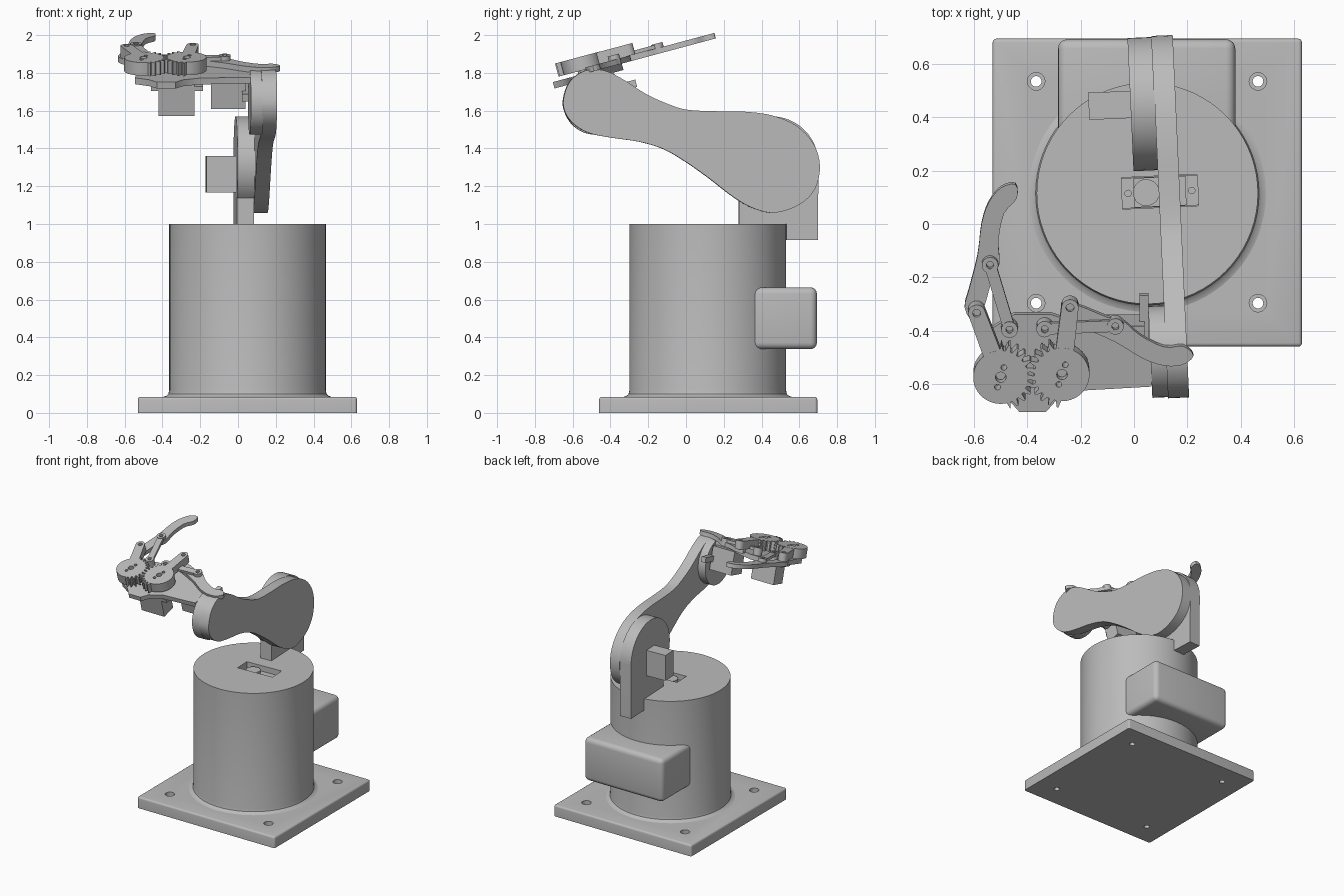
import bpy, bmesh, math
from mathutils import Matrix, Vector

if "Cube" in bpy.data.objects:
    bpy.data.objects.remove(bpy.data.objects["Cube"])

grey = bpy.data.materials.new("plain grey")
grey.use_nodes = True
grey.diffuse_color = (0.5, 0.5, 0.5, 1)
grey.node_tree.nodes["Principled BSDF"].inputs["Base Color"].default_value = (0.5, 0.5, 0.5, 1)

# Frames: flat, side profile (y, z extruded along x), turned arm, tilted gripper
FLAT = Matrix.Identity(4)
SIDE = Matrix(((0, 0, 1, 0), (1, 0, 0, 0), (0, 1, 0, 0), (0, 0, 0, 1)))
PIVOT = Vector((0.05, 0.115, 0))
TURN = Matrix.Translation(PIVOT) @ Matrix.Rotation(math.radians(2.6), 4, 'Z') @ Matrix.Translation(-PIVOT)
TILT = math.radians(15)
GRIP = Matrix.Translation((0, -0.71, 1.75)) @ Matrix.Rotation(TILT, 4, 'X')


def finish(name, bm, mtx=FLAT):
    bmesh.ops.transform(bm, matrix=mtx, verts=bm.verts)
    bmesh.ops.recalc_face_normals(bm, faces=bm.faces)
    mesh = bpy.data.meshes.new(name)
    bm.to_mesh(mesh)
    bm.free()
    mesh.materials.append(grey)
    ob = bpy.data.objects.new(name, mesh)
    bpy.context.collection.objects.link(ob)
    return ob


def prism(name, pts, lo, hi, mtx=FLAT):
    bm = bmesh.new()
    face = bm.faces.new([bm.verts.new((p[0], p[1], lo)) for p in pts])
    top = bmesh.ops.extrude_face_region(bm, geom=[face])["geom"]
    verts = [v for v in top if isinstance(v, bmesh.types.BMVert)]
    bmesh.ops.translate(bm, vec=(0, 0, hi - lo), verts=verts)
    return finish(name, bm, mtx)


def box(name, x, y, z, mtx=FLAT, bevel=0, keep_bottom=False):
    bm = bmesh.new()
    bmesh.ops.create_cube(bm, size=1)
    for v in bm.verts:
        v.co = [r[0] if c < 0 else r[1] for c, r in zip(v.co, (x, y, z))]
    if bevel:
        edges = [e for e in bm.edges if not keep_bottom or max(v.co.z for v in e.verts) > z[0]]
        bmesh.ops.bevel(bm, geom=edges, offset=bevel, segments=4, profile=0.5, affect='EDGES')
    return finish(name, bm, mtx)


def circle(cx, cy, r, start=0, end=360, n=32):
    steps = n if end - start == 360 else n + 1
    angles = [math.radians(start + (end - start) * i / n) for i in range(steps)]
    return [(cx + r * math.cos(a), cy + r * math.sin(a)) for a in angles]


def cut(ob, cutters):
    for c in cutters:
        c.hide_render = True
        mod = ob.modifiers.new("cut", 'BOOLEAN')
        mod.object, mod.operation, mod.solver = c, 'DIFFERENCE', 'EXACT'
    bpy.context.view_layer.update()
    deps = bpy.context.evaluated_depsgraph_get()
    mesh = bpy.data.meshes.new_from_object(ob.evaluated_get(deps))
    ob.modifiers.clear()
    ob.data = mesh
    for c in cutters:
        bpy.data.objects.remove(c)


def spline(pts, n=4):
    out, k = [], len(pts)
    for i in range(k):
        a, b, c, d = (Vector(pts[(i + j) % k]) for j in (-1, 0, 1, 2))
        for s in range(n):
            t = s / n
            out.append(b + (c - a) * t / 2 + (2 * a - 5 * b + 4 * c - d) * t * t / 2
                       + (3 * b - a - 3 * c + d) * t ** 3 / 2)
    return out


def lay(p, height=0.0):
    # plan position to gripper plane
    return (p[0], (p[1] + 0.71 + height * math.sin(TILT)) / math.cos(TILT))


def capsule(a, b, ra, rb):
    d = math.degrees(math.atan2(b[1] - a[1], b[0] - a[0]))
    return circle(*a, ra, d + 90, d + 270, 14) + circle(*b, rb, d - 90, d + 90, 14)


def drill(p, r, lo=-0.1, hi=0.2, mtx=GRIP):
    return prism("drill", circle(*p, r, n=20), lo, hi, mtx)


# Base plate with counterbored corner holes
plate = box("base_plate", (-0.53, 0.63), (-0.46, 0.695), (0, 0.085), bevel=0.014, keep_bottom=True)
holes = []
for hx in (-0.367, 0.465):
    for hy in (-0.297, 0.535):
        holes += [drill((hx, hy), 0.02, mtx=FLAT), drill((hx, hy), 0.033, 0.05, 0.2, FLAT)]
cut(plate, holes)

# Drum with a flared foot and a servo slot in its top
bm = bmesh.new()
profile = [(0, 0.07), (0.445, 0.07), (0.445, 0.085), (0.43, 0.09), (0.419, 0.1),
           (0.415, 0.118), (0.415, 1), (0, 1)]
vs = [bm.verts.new((r, 0, z)) for r, z in profile]
rim = [bm.edges.new(pair) for pair in zip(vs, vs[1:])]
bmesh.ops.spin(bm, geom=vs + rim, cent=(0, 0, 0), axis=(0, 0, 1), angle=math.tau, steps=72, use_duplicate=False)
bmesh.ops.remove_doubles(bm, verts=bm.verts, dist=0.0001)
drum = finish("drum", bm, Matrix.Translation(PIVOT))
cut(drum, [box("slot", (-0.045, 0.24), (0.06, 0.178), (0.88, 1.1), TURN)])
flange = box("turn_servo_flange", (-0.045, 0.24), (0.062, 0.176), (0.92, 0.94), TURN)
cut(flange, [drill((x, 0.118), 0.012, 0.9, 1, TURN) for x in (-0.022, 0.217)])
box("turn_servo", (0, 0.195), (0.064, 0.174), (0.88, 0.96), TURN)
prism("turn_servo_horn", circle(0.046, 0.118, 0.05), 0.9, 0.985, TURN)
box("rear_housing", (-0.285, 0.38), (0.2, 0.693), (0.337, 0.665), bevel=0.035)

# Shoulder bracket and its servo
arch = circle(0.45, 1.32, 0.25, 0, 227, 36)
prism("shoulder_bracket", [(0.53, 1), (0.53, 0.915), (0.697, 0.915)] + arch + [(0.28, 1)], 0.002, 0.093, TURN @ SIDE)
box("shoulder_servo", (-0.155, 0.01), (0.4, 0.502), (1.167, 1.36), TURN)

# Arm with a thicker wrist end
arm = [(-0.655, 1.66), (-0.62, 1.755), (-0.54, 1.812), (-0.45, 1.815), (-0.36, 1.778), (-0.22, 1.69),
       (-0.1, 1.635), (0, 1.605), (0.15, 1.597), (0.3, 1.595), (0.45, 1.575), (0.58, 1.52),
       (0.67, 1.425), (0.704, 1.31), (0.68, 1.19), (0.6, 1.105), (0.47, 1.06), (0.36, 1.08),
       (0.25, 1.14), (0.12, 1.24), (0, 1.325), (-0.12, 1.395), (-0.25, 1.435), (-0.4, 1.457),
       (-0.52, 1.482), (-0.6, 1.53), (-0.645, 1.59)]
prism("arm", spline(arm), 0.093, 0.172, TURN @ SIDE)
prism("wrist_hub", circle(-0.48, 1.645, 0.172, n=48), 0.034, 0.1, TURN @ SIDE)

# Wrist servo
box("wrist_servo", (-0.142, 0.04), (0.2, 0.33), (-0.2, -0.03), GRIP)
box("wrist_servo_flange", (0.02, 0.055), (0.13, 0.43), (-0.14, -0.1), GRIP)

# Gripper base and its servo
base = [(-0.47, -0.66), (-0.43, -0.705), (-0.33, -0.705), (-0.29, -0.66), (-0.2, -0.625), (0.065, -0.61),
        (0.08, -0.45), (-0.1, -0.42), (-0.22, -0.37), (-0.31, -0.34), (-0.45, -0.34), (-0.53, -0.39), (-0.545, -0.62)]
prism("gripper_base", [lay(p) for p in base], -0.035, 0, GRIP)
box("gripper_servo", (-0.42, -0.23), (0.1, 0.21), (-0.21, -0.02), GRIP)
box("gripper_servo_flange", (-0.46, -0.185), (0.1, 0.21), (-0.075, -0.05), GRIP)

# Finger plan, mirrored and swung about its two pivots for the other side
finger = [(-0.6, -0.37), (-0.635, -0.315), (-0.62, -0.25), (-0.587, -0.12), (-0.572, 0), (-0.545, 0.08),
          (-0.5, 0.135), (-0.445, 0.148), (-0.44, 0.095), (-0.487, 0.04), (-0.508, -0.06), (-0.505, -0.15),
          (-0.53, -0.2), (-0.565, -0.32)]
pins = {"right": ((-0.59, -0.335), (-0.54, -0.155)), "left": ((-0.24, -0.315), (-0.07, -0.385))}
(a0, b0), (a1, b1) = ([complex(*p) for p in pins[s]] for s in ("right", "left"))
swing = (b1 - a1) / (b0 - a0).conjugate()
mirrored = [a1 + (complex(*p) - a0).conjugate() * swing for p in finger]
plans = {"right": finger, "left": [(w.real, w.imag) for w in mirrored]}

# Gears, arms, links and fingers: centre, link foot, first toothed angle, tooth phase
sides = {"right": ((-0.5, -0.575), (-0.467, -0.397), -75, 1), "left": ((-0.27, -0.565), (-0.335, -0.395), 100, 0)}
TEETH, LOW, HIGH = 24, 0.02, 0.092
for side, (hub, foot, first, phase) in sides.items():
    c = lay(hub, HIGH)
    tip, knee = pins[side]
    outline = []
    for k in range(TEETH * 4):
        deg = (k + 0.5) * 90 / TEETH
        toothed = (deg - first) % 360 < 165
        raised = toothed and ((k + 1) // 2 + phase) % 2 == 1
        r = 0.128 if raised else 0.103
        # narrow the tooth tips
        centre = (round(deg / 7.5)) * 7.5
        a = math.radians(centre + (deg - centre) * (0.8 if raised else 1.1))
        outline.append((c[0] + r * math.cos(a), c[1] + r * math.sin(a)))
    gear = prism(side + "_gear", outline, LOW, HIGH, GRIP)
    cut(gear, [drill(c, 0.02, 0.05)] + [drill((c[0] + s * 0.012, c[1] + s * 0.038), 0.011) for s in (-1, 1)])
    prism(side + "_gear_axle", circle(*c, 0.018), -0.01, 0.06, GRIP)

    end = lay(tip, HIGH)
    d = Vector(end) - Vector(c)
    crank = prism(side + "_crank", capsule(Vector(c) + d * 0.4, end, 0.034, 0.032), LOW + 0.01, HIGH - 0.001, GRIP)
    cut(crank, [drill(end, 0.015, 0.07)])

    p, q = lay(foot, 0.055), lay(knee, 0.055)
    link = prism(side + "_link", capsule(p, q, 0.022, 0.022), 0.03, 0.05, GRIP)
    cut(link, [drill(m, 0.013) for m in (p, q)])
    for m, label in ((p, "_foot_boss"), (q, "_knee_boss")):
        boss = prism(side + label, circle(*m, 0.031), 0, 0.055, GRIP)
        cut(boss, [drill(m, 0.014, 0.02)])

    prism(side + "_finger", spline([lay(m, 0.03) for m in plans[side]], 3), 0, 0.03, GRIP)

# Smooth curved walls, keep hard edges
for ob in bpy.context.collection.objects:
    if ob.type == 'MESH' and grey.name in ob.data.materials:
        ob.data.polygons.foreach_set("use_smooth", [True] * len(ob.data.polygons))
        ob.data.set_sharp_from_angle(angle=math.radians(30))
